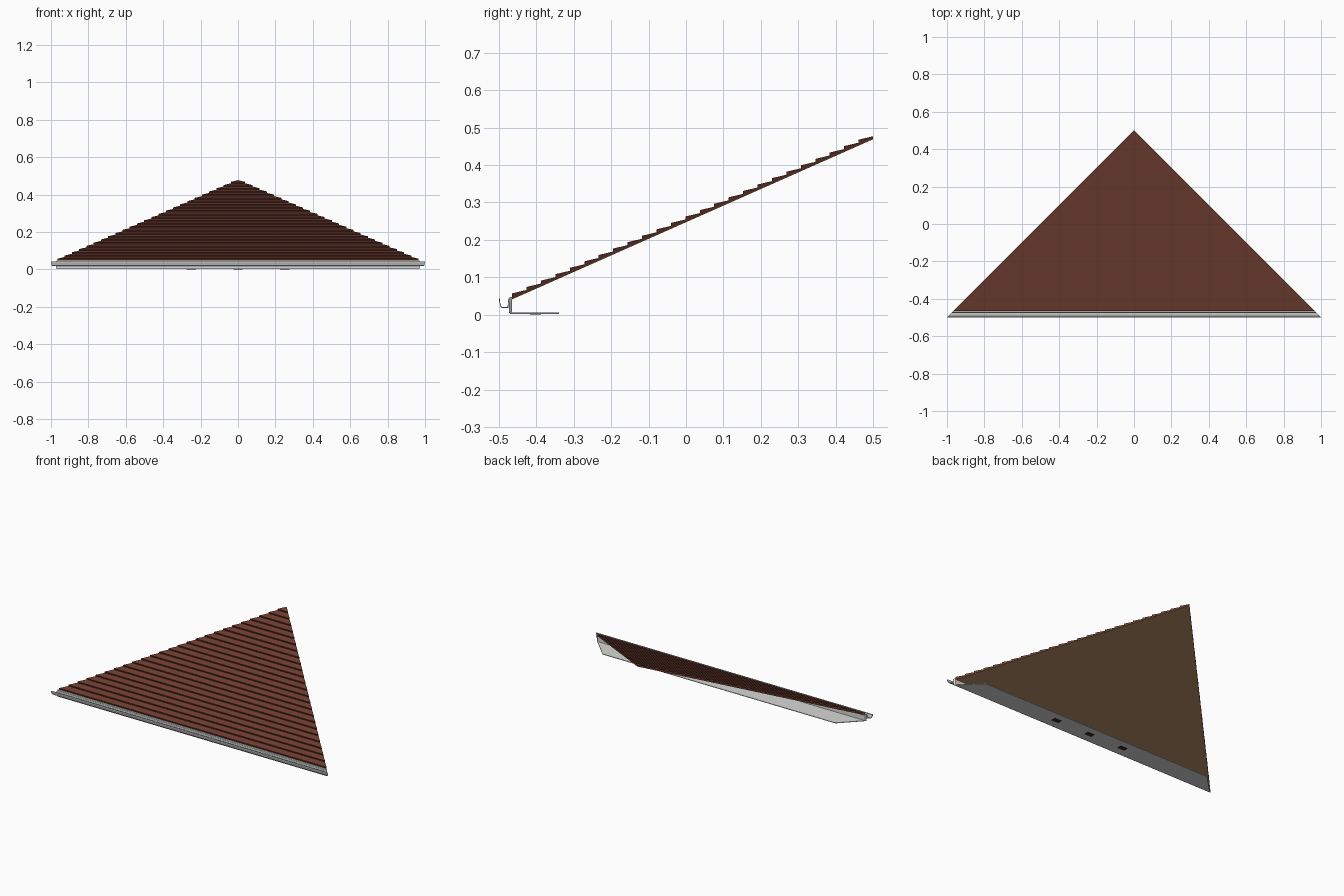
import bpy, bmesh

if "Cube" in bpy.data.objects:
    bpy.data.objects.remove(bpy.data.objects["Cube"])


def material(name, rgb):
    m = bpy.data.materials.new(name)
    m.diffuse_color = (*rgb, 1)
    m.use_nodes = True
    m.node_tree.nodes["Principled BSDF"].inputs["Base Color"].default_value = m.diffuse_color
    return m


SHINGLE = material("shingle brown", (0.165, 0.047, 0.030))
BUTT = material("dark shingle edge", (0.060, 0.018, 0.012))
WOOD = material("deck wood", (0.30, 0.175, 0.085))
TRIM = material("white trim", (0.68, 0.68, 0.67))
GUTTER = material("gutter grey", (0.58, 0.58, 0.57))


def half(y):
    # both hips run at 45 degrees in plan and meet at y = 0.5
    return max(0.5 - y, 0.0004)


def mitred_prism(name, profile, mats, pick=None):
    """Sweep a closed (y, z) profile along x, with both ends cut on the hips."""
    bm = bmesh.new()
    left = [bm.verts.new((-half(y), y, z)) for y, z in profile]
    right = [bm.verts.new((half(y), y, z)) for y, z in profile]
    n = len(profile)
    for i in range(n):
        j = (i + 1) % n
        bm.faces.new((left[i], left[j], right[j], right[i]))
    bm.faces.new(left)
    bm.faces.new(right[::-1])
    bmesh.ops.recalc_face_normals(bm, faces=bm.faces[:])
    if pick:
        bm.normal_update()
        for f in bm.faces:
            f.material_index = pick(f)
    me = bpy.data.meshes.new(name)
    bm.to_mesh(me)
    bm.free()
    for m in mats:
        me.materials.append(m)
    ob = bpy.data.objects.new(name, me)
    bpy.context.collection.objects.link(ob)
    return ob


EAVE, APEX, COURSES = -0.465, 0.5, 25


def base(y):
    return 0.041 + 0.4435 * (y - EAVE)


# roof deck: thin wooden underside
mitred_prism("roof_deck", [(EAVE, base(EAVE)), (APEX, base(APEX)),
                           (APEX, base(APEX) + 0.002), (EAVE, base(EAVE) + 0.002)], [WOOD])

# shingles: stepped courses with dark front edges
step = (APEX - EAVE) / COURSES
prof = [(APEX, base(APEX) + 0.002), (EAVE, base(EAVE) + 0.002)]
for i in range(COURSES):
    y0, y1 = EAVE + i * step, EAVE + (i + 1) * step
    prof += [(y0, base(y0) + 0.016), (y1, base(y1) + 0.008)]
mitred_prism("shingles", prof, [SHINGLE, BUTT],
             lambda f: 1 if f.normal.y < -0.95 else 0)

# fascia board behind the gutter
mitred_prism("fascia", [(-0.465, 0.004), (-0.465, 0.048), (-0.471, 0.048),
                        (-0.473, 0.040), (-0.473, 0.004)], [TRIM])

# soffit panel under the eave
mitred_prism("soffit", [(-0.470, 0.002), (-0.340, 0.002),
                        (-0.340, 0.006), (-0.470, 0.006)], [TRIM])

# open gutter trough with a curled front lip
outer = [(-0.473, 0.043), (-0.475, 0.018), (-0.492, 0.018), (-0.496, 0.022),
         (-0.498, 0.030), (-0.500, 0.036), (-0.500, 0.043)]
inner = [(-0.497, 0.043), (-0.498, 0.036), (-0.496, 0.030), (-0.494, 0.023),
         (-0.491, 0.020), (-0.477, 0.020), (-0.475, 0.043)]
mitred_prism("gutter", outer + inner, [GUTTER])

# three soffit vents
for k, x in enumerate((-0.25, 0, 0.25)):
    bpy.ops.mesh.primitive_cube_add(size=1, location=(x, -0.402, 0.002))
    vent = bpy.context.object
    vent.name = f"soffit_vent_{k + 1}"
    vent.scale = (0.05, 0.03, 0.004)
    vent.data.materials.append(BUTT)
